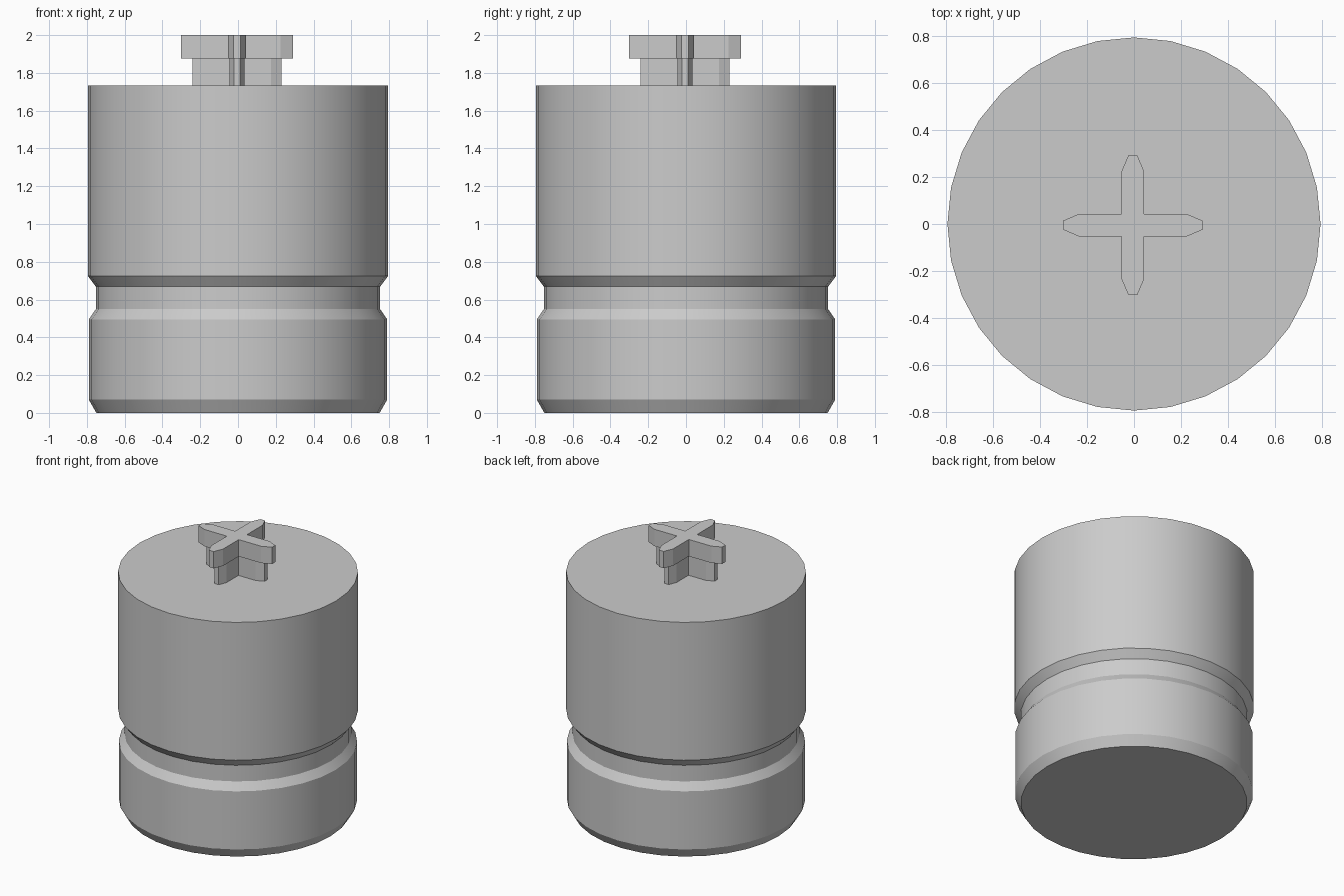
import bpy, bmesh
from math import sin, cos, pi, radians

cube = bpy.data.objects.get("Cube")
if cube:
    bpy.data.objects.remove(cube, do_unlink=True)

grey = bpy.data.materials.new("plain grey")
grey.use_nodes = True
colour = (0.6, 0.6, 0.6, 1)
grey.diffuse_color = colour
grey.node_tree.nodes["Principled BSDF"].inputs["Base Color"].default_value = colour

SIDES = 32


def finish(name, bm, smooth=False):
    bmesh.ops.recalc_face_normals(bm, faces=bm.faces[:])
    mesh = bpy.data.meshes.new(name)
    bm.to_mesh(mesh)
    bm.free()
    mesh.materials.append(grey)
    obj = bpy.data.objects.new(name, mesh)
    bpy.context.collection.objects.link(obj)
    if smooth:
        bpy.ops.object.select_all(action='DESELECT')
        obj.select_set(True)
        bpy.context.view_layer.objects.active = obj
        bpy.ops.object.shade_smooth_by_angle(angle=radians(20))
    return obj


def turned(name, profile):
    """Stack of rings from (radius, height) pairs, closed at both ends."""
    bm = bmesh.new()
    rings = [[bm.verts.new((r * cos(2 * pi * i / SIDES), r * sin(2 * pi * i / SIDES), z))
              for i in range(SIDES)] for r, z in profile]
    for low, high in zip(rings, rings[1:]):
        for i in range(SIDES):
            j = (i + 1) % SIDES
            bm.faces.new((low[i], low[j], high[j], high[i]))
    bm.faces.new(rings[0])
    bm.faces.new(rings[-1])
    return finish(name, bm, smooth=True)


def cross(name, width, shoulder, tip, tip_width, z0, z1):
    """Upright plus-shaped prism with tapered arm ends."""
    arm = [(width, -width), (shoulder, -width), (tip, -tip_width),
           (tip, tip_width), (shoulder, width)]
    outline = []
    for x, y in arm * 1:
        outline.append((x, y))
    for _ in range(3):
        arm = [(-y, x) for x, y in arm]
        outline += arm
    bm = bmesh.new()
    # slight offset of the key from the body axis
    face = bm.faces.new([bm.verts.new((x - 0.005, y - 0.005, z0)) for x, y in outline])
    top = bmesh.ops.extrude_face_region(bm, geom=[face], use_keep_orig=True)
    verts = [v for v in top["geom"] if isinstance(v, bmesh.types.BMVert)]
    bmesh.ops.translate(bm, verts=verts, vec=(0, 0, z1 - z0))
    return finish(name, bm)


# Round body: chamfered foot, groove and tall upper drum
turned("body", [(0.75, 0), (0.79, 0.07), (0.79, 0.495), (0.752, 0.55),
                (0.752, 0.668), (0.795, 0.725), (0.795, 1.733)])

# Cross-shaped key: narrow stem under a wider head
cross("key_stem", 0.04, 0.18, 0.235, 0.016, 1.73, 1.88)
cross("key_head", 0.048, 0.23, 0.297, 0.019, 1.877, 2.0)
